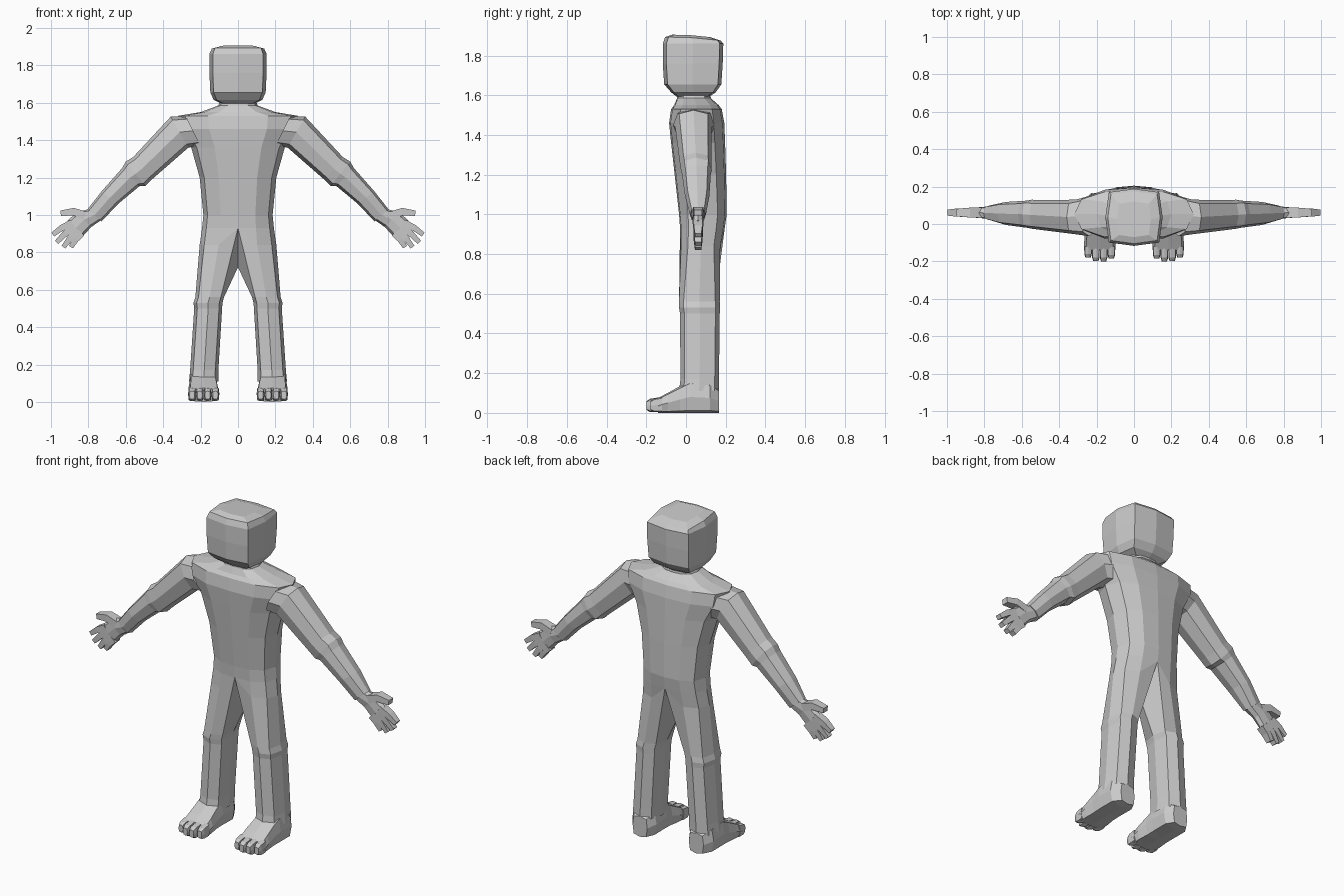
import bpy, bmesh
from mathutils import Vector as V

if "Cube" in bpy.data.objects:
    bpy.data.objects.remove(bpy.data.objects["Cube"])

K = 0.78  # corner fullness of octagon sections
def octa(c, u, v, k=K):
    """Eight-sided section round c with half axes u and v."""
    c, u, v = V(c), V(u), V(v)
    return [c + u * a + v * b for a, b in
            ((-k, -k), (0, -1), (k, -k), (1, 0), (k, k), (0, 1), (-k, k), (-1, 0))]

def flat(z, x0, x1, y0, y1, k=K):
    """Horizontal section."""
    return octa(((x0 + x1) / 2, (y0 + y1) / 2, z), ((x1 - x0) / 2, 0, 0), (0, (y1 - y0) / 2, 0), k)

def skin(bm, a, b, closed=True):
    n = len(a)
    for i in range(n if closed else n - 1):
        q = []
        for vert in (a[i], a[(i + 1) % n], b[(i + 1) % n], b[i]):
            if vert not in q:
                q.append(vert)
        if len(q) > 2:
            bm.faces.new(q)

def loft(bm, rings, start=True, end=True):
    vs = [[bm.verts.new(p) for p in r] for r in rings]
    for a, b in zip(vs, vs[1:]):
        skin(bm, a, b)
    if start:
        bm.faces.new(vs[0])
    if end:
        bm.faces.new(vs[-1])

def finish(name, bm, mirror=True):
    bmesh.ops.recalc_face_normals(bm, faces=bm.faces[:])
    me = bpy.data.meshes.new(name)
    bm.to_mesh(me)
    bm.free()
    ob = bpy.data.objects.new(name, me)
    bpy.context.collection.objects.link(ob)
    if mirror:
        m = ob.modifiers.new("Mirror", 'MIRROR')
        m.use_clip = True
        m.merge_threshold = 0.0005

# Torso and leg: half shell, split at the crotch into one leg
bm = bmesh.new()
def half(z, w, yf, yb):
    m, d = (yf + yb) / 2, (yb - yf) / 2
    return [V((w * x, m + d * y, z)) for x, y in
            ((0, -1), (.5, -.95), (.88, -.62), (1, 0), (.88, .62), (.5, .93), (0, 1))]
levels = [(1.64, .085, -.04, .12), (1.585, .105, -.045, .125), (1.55, .2, -.06, .165),
          (1.53, .32, -.075, .18), (1.46, .31, -.085, .193), (1.36, .25, -.075, .197),
          (1.2, .205, -.057, .202), (1.0, .185, -.035, .205), (.93, .192, -.03, .195)]
rows = [[bm.verts.new(p) for p in half(*l)] for l in levels]
for a, b in zip(rows, rows[1:]):
    skin(bm, a, b, False)
top = rows[-1]
hip = half(.84, .205, -.03, .18)
ring = [top[0]] + [bm.verts.new(p) for p in hip[1:6]] + [top[6]]
skin(bm, top, ring, False)
ring.append(bm.verts.new((0, .07, .72)))
for l in [(.56, .075, .228, -.035, .17), (.53, .083, .238, -.035, .172), (.5, .085, .234, -.03, .17),
          (.17, .105, .256, -.028, .166), (.11, .105, .262, -.035, .166)]:
    nxt = [bm.verts.new(p) for p in flat(*l)]
    skin(bm, ring, nxt)
    ring = nxt
finish("torso_and_legs", bm)

# Head: boxy rounded block with tapered jaw and sloping crown
bm = bmesh.new()
rings = [flat(z, -w, w, y0, y1, .88) for z, w, y0, y1 in
         [(1.595, .09, -.05, .12), (1.615, .13, -.075, .15), (1.655, .148, -.11, .178),
          (1.76, .153, -.117, .185), (1.86, .153, -.117, .188), (1.893, .14, -.105, .175),
          (1.905, .09, -.07, .12)]]
for r in rings[-2:]:
    for p in r:
        p.z -= .1 * max(0, p.y)
loft(bm, rings)
finish("head", bm, False)

# Arm: sections given by upper and lower outline points and y range
def limb(tx, tz, bx, bz, y0, y1):
    t, b = V((tx, 0, tz)), V((bx, 0, bz))
    return octa((t + b) / 2 + V((0, (y0 + y1) / 2, 0)), (t - b) / 2, (0, (y1 - y0) / 2, 0))
bm = bmesh.new()
loft(bm, [limb(*s) for s in
          [(.28, 1.53, .2, 1.37, -.065, .15), (.36, 1.525, .265, 1.36, -.055, .13),
           (.56, 1.31, .46, 1.19, -.03, .128), (.6, 1.285, .495, 1.155, -.025, .13),
           (.62, 1.25, .525, 1.155, -.02, .125), (.73, 1.125, .64, 1.06, -.005, .118),
           (.805, 1.03, .73, .965, .02, .1)]], start=False)
finish("arm", bm)

# Hand: palm, four fingers and thumb
bm = bmesh.new()
loft(bm, [limb(*s) for s in
          [(.8, 1.03, .735, .97, .025, .095), (.86, 1.015, .785, .935, .032, .09),
           (.912, .97, .828, .888, .036, .086)]])
def digit(points, r):
    pts = [V((x, .061, z)) for x, z in points]
    rings = []
    for i, p in enumerate(pts):
        d = (pts[min(i + 1, len(pts) - 1)] - pts[max(i - 1, 0)]).normalized()
        s = r * (1.1, 1, .75)[i]
        u, v = V((-d.z, 0, d.x)) * s, V((0, s * 1.3, 0))
        rings.append([p + u + v, p + u - v, p - u - v, p - u + v])
    loft(bm, rings)
for bx, bz, tx, tz in [(.888, .958, .99, .895), (.872, .938, .97, .853),
                       (.853, .918, .933, .828), (.835, .902, .893, .828)]:
    digit([(bx, bz), ((bx + tx) / 2 + .004, (bz + tz) / 2 + .004), (tx, tz)], .0165)
digit([(.815, .995), (.88, 1.018), (.948, 1.008)], .02)
finish("hand", bm)

# Foot: lofted from heel to ball, with separate toes
bm = bmesh.new()
def cross(y, x0, x1, z1, z0=0):
    return octa(((x0 + x1) / 2, y, (z0 + z1) / 2), ((x1 - x0) / 2, 0, 0), (0, 0, (z1 - z0) / 2), .85)
loft(bm, [cross(*s) for s in
          [(.166, .135, .23, .12), (.12, .107, .264, .15), (.02, .108, .264, .16),
           (-.03, .108, .262, .135), (-.09, .1, .266, .102), (-.14, .1, .268, .075)]])
for i, tip in enumerate((-.185, -.2, -.198, -.18)):
    x = .121 + i * .0415
    loft(bm, [cross(-.12, x - .021, x + .021, .08, .004), cross(tip + .02, x - .02, x + .02, .072, .004),
              cross(tip, x - .014, x + .014, .058, .015)])
finish("foot", bm)
